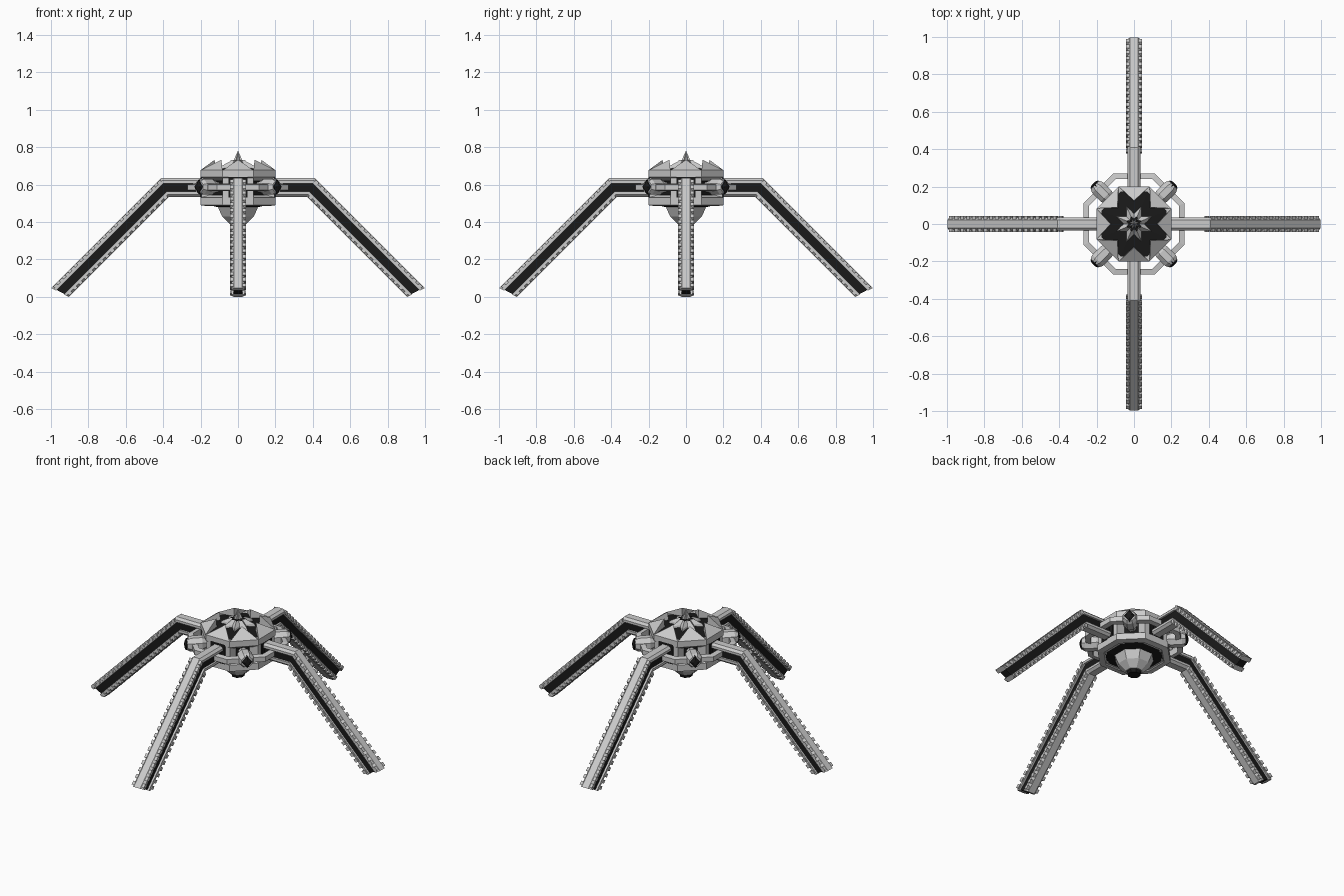
import bpy, bmesh
from math import pi, cos, sin
from mathutils import Matrix, Vector

if "Cube" in bpy.data.objects:
    bpy.data.objects.remove(bpy.data.objects["Cube"])

BLACK = bpy.data.materials.new("black")
BLACK.diffuse_color = (0.01, 0.01, 0.01, 1)
BLACK.use_nodes = True
BLACK.node_tree.nodes["Principled BSDF"].inputs["Base Color"].default_value = BLACK.diffuse_color


def loft_into(bm, rings, closed=False):
    """Skin a list of point rings; cap the ends, or join last to first when closed."""
    vs = [[bm.verts.new(p) for p in r] for r in rings]
    n = len(vs[0])
    pairs = list(zip(vs, vs[1:])) + ([(vs[-1], vs[0])] if closed else [])
    for a, b in pairs:
        for i in range(n):
            j = (i + 1) % n
            bm.faces.new((a[i], a[j], b[j], b[i]))
    if not closed:
        bm.faces.new(vs[0])
        bm.faces.new(vs[-1])


def finish(name, bm, black=False):
    bmesh.ops.recalc_face_normals(bm, faces=bm.faces)
    me = bpy.data.meshes.new(name)
    bm.to_mesh(me)
    bm.free()
    if black:
        me.materials.append(BLACK)
    ob = bpy.data.objects.new(name, me)
    bpy.context.collection.objects.link(ob)
    return ob


def octagon(apothem, z):
    r = apothem / cos(pi / 8)
    return [(r * cos(pi / 8 + k * pi / 4), r * sin(pi / 8 + k * pi / 4), z) for k in range(8)]


def star(outer, inner, z):
    return [((outer if k % 2 else inner) * cos(k * pi / 8),
             (outer if k % 2 else inner) * sin(k * pi / 8), z) for k in range(16)]


def lofted(name, rings, black=False, closed=False):
    bm = bmesh.new()
    loft_into(bm, rings, closed)
    return finish(name, bm, black)


def turned(ob, names, start=0.0):
    """Rotate ob to the start angle and add linked copies evenly round z."""
    for k, nm in enumerate(names):
        o = ob if k == 0 else ob.copy()
        if k:
            bpy.context.collection.objects.link(o)
        o.name = nm
        o.rotation_euler.z = start + k * 2 * pi / len(names)


# Body core, plates and nose
lofted("body_core", [octagon(0.155, 0.50), octagon(0.155, 0.65)], True)
lofted("crown_wall", [octagon(0.17, 0.62), octagon(0.2, 0.64), octagon(0.2, 0.675),
                      octagon(0.17, 0.675)], closed=True)
lofted("crown_floor", [octagon(0.195, 0.645), octagon(0.195, 0.672), octagon(0.06, 0.69)], True)
lofted("lower_plate", [octagon(0.165, 0.545), octagon(0.2, 0.53), octagon(0.2, 0.49),
                       octagon(0.165, 0.485), octagon(0.15, 0.50)], closed=True)
lofted("underside", [octagon(0.17, 0.505), octagon(0.17, 0.495), octagon(0.09, 0.475)], True)
lofted("nose", [octagon(0.115, 0.50), octagon(0.105, 0.475), octagon(0.085, 0.43),
                octagon(0.045, 0.39)])
lofted("nose_tip", [octagon(0.04, 0.40), octagon(0.035, 0.37)], True)

# Star spire in the middle of the crown
lofted("spire_base", [star(0.105, 0.06, 0.68), star(0.095, 0.052, 0.70), star(0.045, 0.03, 0.725)])
lofted("spire_collar", [star(0.05, 0.032, 0.715), star(0.042, 0.028, 0.728)], True)
lofted("spire", [star(0.03, 0.018, 0.72), star(0.001, 0.0006, 0.78)])

# Eight pointed crown petals
petal = lofted("crown_petal", [
    [(0.2, -0.082, 0.66), (0.2, 0.082, 0.66), (0.12, 0, 0.66)],
    [(0.2, -0.082, 0.677), (0.2, 0.082, 0.677), (0.125, 0, 0.733)]])
turned(petal, [f"crown_petal_{k + 1}" for k in range(8)])

# Panels where the legs meet the body
side = [(0.12, -0.082), (0.195, -0.082), (0.195, 0.082), (0.12, 0.082)]
panel = lofted("leg_panel", [[(x, y, z) for x, y in side] for z in (0.49, 0.645)])
turned(panel, [f"leg_panel_{k + 1}" for k in range(4)])
frame = [(0.15, -0.05), (0.2, -0.05), (0.2, 0.05), (0.15, 0.05)]
socket = lofted("leg_socket", [[(x, y, z) for x, y in frame] for z in (0.525, 0.648)], True)
turned(socket, [f"leg_socket_{k + 1}" for k in range(4)])

# Octagonal hoop around the body
lofted("hoop", [octagon(0.24, 0.565), octagon(0.27, 0.57), octagon(0.27, 0.6),
                octagon(0.24, 0.605)], closed=True)


# Diagonal pods on the hoop, each with a black diamond lens
def ngon_x(x, n, ry, rz, z=0.588):
    off = pi / n if n == 8 else 0
    return [(x, ry * cos(off + k * 2 * pi / n), z + rz * sin(off + k * 2 * pi / n)) for k in range(n)]


pod = lofted("pod", [ngon_x(x, 8, r, r) for x, r in
                     ((0.15, 0.025), (0.19, 0.035), (0.21, 0.045), (0.275, 0.045), (0.295, 0.034))])
turned(pod, [f"pod_{k + 1}" for k in range(4)], pi / 4)
lens = lofted("pod_lens", [ngon_x(0.28, 4, 0.03, 0.037), ngon_x(0.3, 4, 0.03, 0.037),
                           ngon_x(0.308, 4, 0.012, 0.018)], True)
turned(lens, [f"pod_lens_{k + 1}" for k in range(4)], pi / 4)

# Leg stations as (lower edge, upper edge) points in x, z
ROOT = (Vector((0.14, 0.535)), Vector((0.14, 0.635)))
KNEE = (Vector((0.37, 0.535)), Vector((0.41, 0.635)))
FOOT = (Vector((0.905, 0.0)), Vector((0.998, 0.047)))


def between(a, b, u):
    return (a[0].lerp(b[0], u), a[1].lerp(b[1], u))


def section(station, profile):
    out = []
    for y, s in profile:
        p = station[0].lerp(station[1], s)
        out.append((p.x, y, p.y))
    return out


# Flanges: bevelled strips along top and bottom of the leg
flange = [(-0.036, 0.72), (-0.036, 0.87), (-0.022, 1.0), (0.022, 1.0), (0.036, 0.87), (0.036, 0.72)]
bm = bmesh.new()
for prof in (flange, [(y, 1 - s) for y, s in flange]):
    loft_into(bm, [section(st, prof) for st in (ROOT, KNEE, FOOT)])
LEGS = ("right", "back", "left", "front")
turned(finish("leg_flanges", bm), [f"{n}_leg_flanges" for n in LEGS])

# Black recessed web between the flanges
web = [(-0.024, 0.2), (-0.024, 0.8), (0.024, 0.8), (0.024, 0.2)]
web_ob = lofted("leg_web", [section(st, web) for st in
                            (ROOT, KNEE, between(KNEE, FOOT, 0.995))], True)
turned(web_ob, [f"{n}_leg_web" for n in LEGS])

# Rows of track teeth on the four edges of each lower leg
bm = bmesh.new()
COUNT = 19
for i in range(COUNT):
    a, b = (between(KNEE, FOOT, (i + f) / COUNT) for f in (0.2, 0.75))
    for sy in (-1, 1):
        for s0, s1 in ((0.01, 0.22), (0.78, 0.99)):
            prof = [(sy * 0.025, s0), (sy * 0.042, s0), (sy * 0.042, s1), (sy * 0.025, s1)]
            loft_into(bm, [section(a, prof), section(b, prof)])
turned(finish("leg_teeth", bm), [f"{n}_leg_teeth" for n in LEGS])
